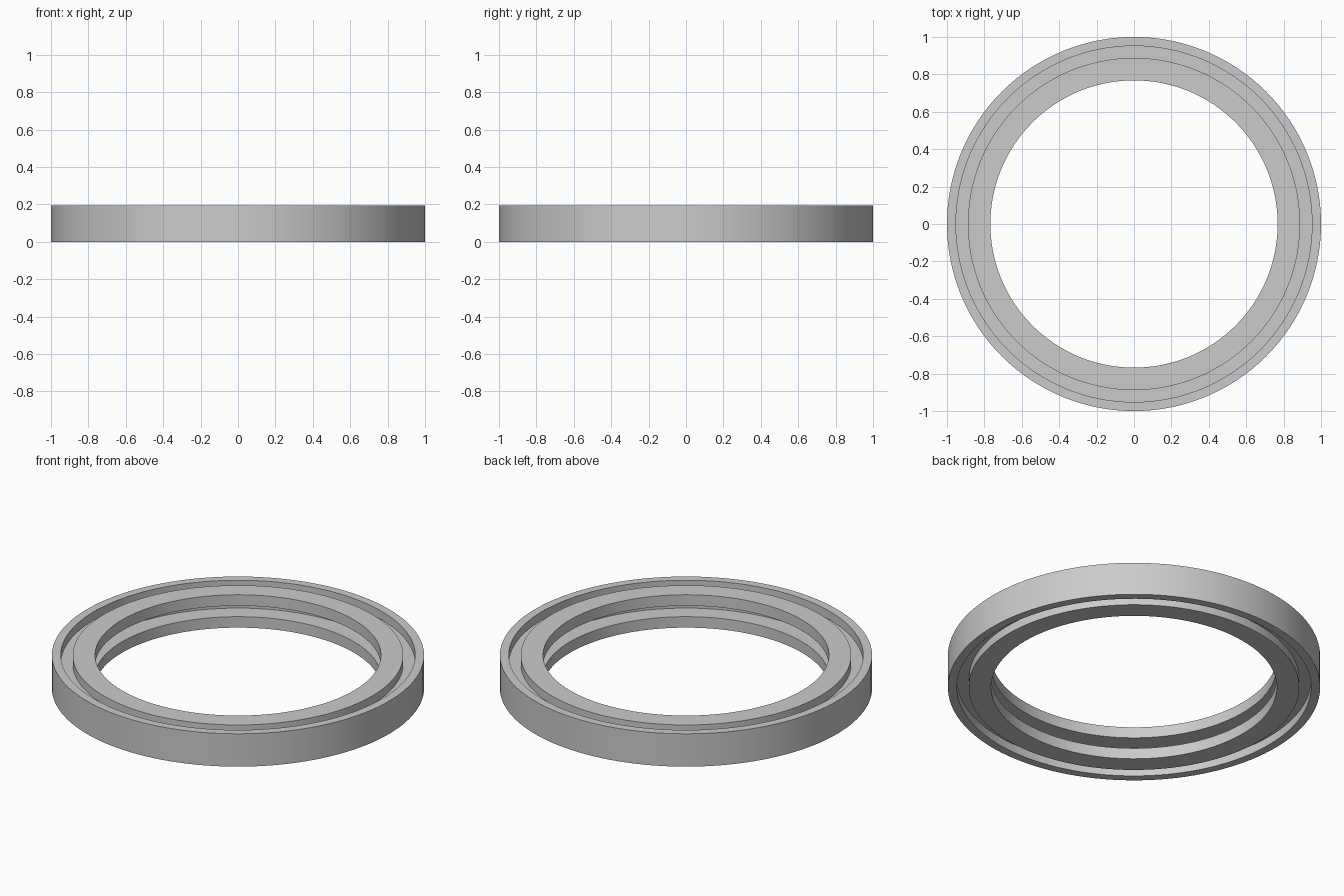
import bpy, bmesh, math

SEGMENTS = 128
HEIGHT = 0.195

cube = bpy.data.objects.get("Cube")
if cube:
    bpy.data.objects.remove(cube, do_unlink=True)

# Single plain grey metal
grey = bpy.data.materials.new("grey_metal")
grey.use_nodes = True
colour = (0.6, 0.6, 0.6, 1)
grey.diffuse_color = colour
grey.node_tree.nodes["Principled BSDF"].inputs["Base Color"].default_value = colour


def lathe(name, profile):
    """Revolve a closed (radius, height) profile around z."""
    bm = bmesh.new()
    rings = []
    for i in range(SEGMENTS):
        a = math.tau * i / SEGMENTS
        rings.append([bm.verts.new((r * math.cos(a), r * math.sin(a), z)) for r, z in profile])
    n = len(profile)
    for i, ring in enumerate(rings):
        following = rings[(i + 1) % SEGMENTS]
        for j in range(n):
            k = (j + 1) % n
            bm.faces.new((ring[j], following[j], following[k], ring[k]))
    bmesh.ops.recalc_face_normals(bm, faces=bm.faces)
    mesh = bpy.data.meshes.new(name)
    bm.to_mesh(mesh)
    bm.free()
    mesh.materials.append(grey)
    obj = bpy.data.objects.new(name, mesh)
    bpy.context.collection.objects.link(obj)
    bpy.ops.object.select_all(action="DESELECT")
    obj.select_set(True)
    bpy.context.view_layer.objects.active = obj
    bpy.ops.object.shade_smooth_by_angle(angle=math.radians(30))
    return obj


# Upper half of the section: rim, face groove, inner flange, inner notch
hole, notch, flange, groove, rim = 0.768, 0.877, 0.888, 0.952, 1.0
groove_floor = HEIGHT - 0.05
notch_roof = HEIGHT * 2 / 3
upper = [(rim, HEIGHT), (groove, HEIGHT), (groove, groove_floor),
         (flange, groove_floor), (flange, HEIGHT), (hole, HEIGHT),
         (hole, notch_roof), (notch, notch_roof)]

# Mirror the section about mid height
lower = [(r, HEIGHT - z) for r, z in reversed(upper)]
lathe("grooved_ring", upper + lower)
